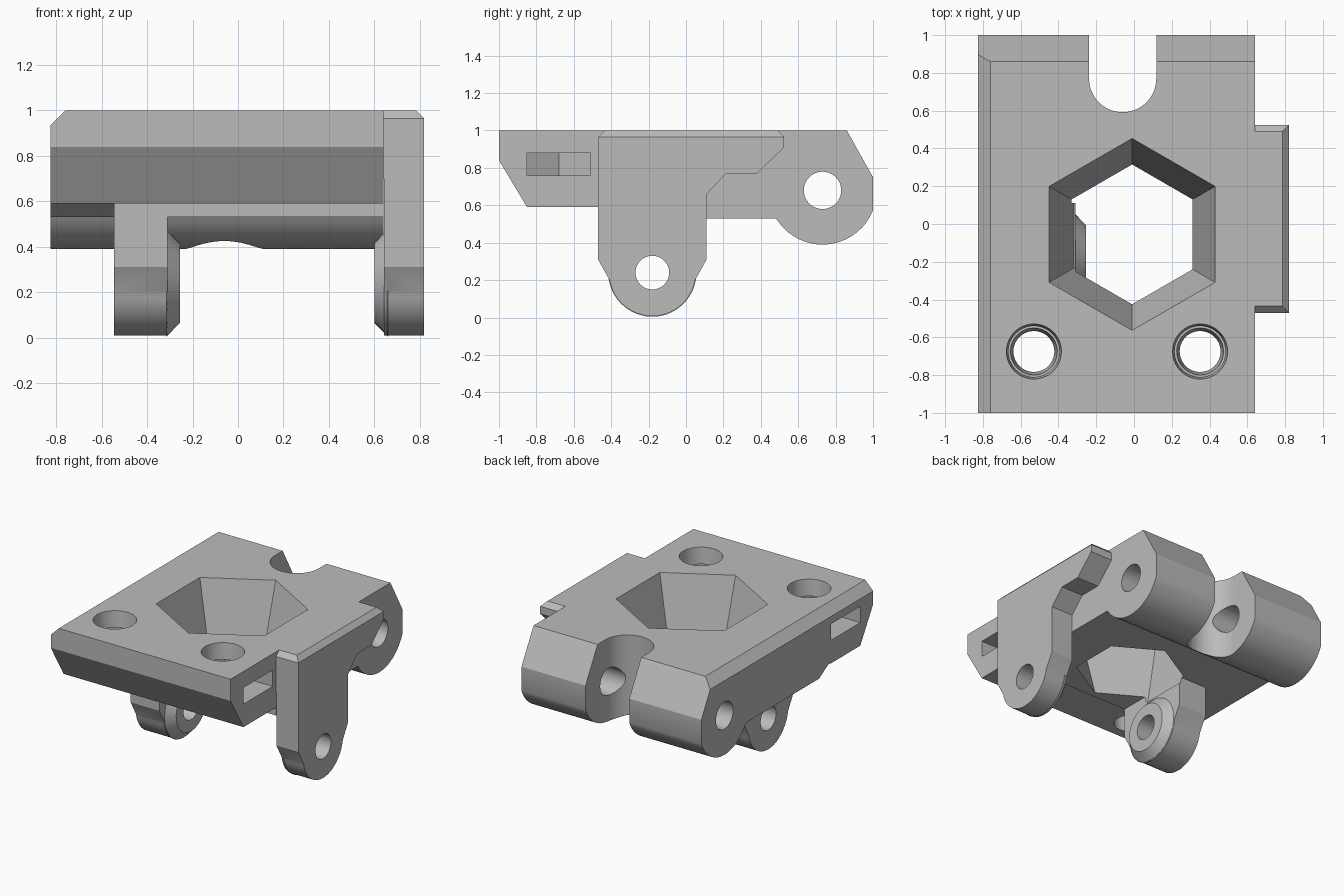
import bpy, bmesh, math
from mathutils import Vector, Matrix

if "Cube" in bpy.data.objects:
    bpy.data.objects.remove(bpy.data.objects["Cube"])

grey = bpy.data.materials.new("mid_grey")
grey.diffuse_color = (0.5, 0.5, 0.5, 1)
grey.use_nodes = True
grey.node_tree.nodes["Principled BSDF"].inputs["Base Color"].default_value = grey.diffuse_color


def prism(name, rings):
    """Closed solid skinned between two matching rings of points."""
    bm = bmesh.new()
    a, b = [[bm.verts.new(p) for p in r] for r in rings]
    bm.faces.new(a)
    bm.faces.new(b)
    n = len(a)
    for i in range(n):
        bm.faces.new((a[i], a[(i + 1) % n], b[(i + 1) % n], b[i]))
    bmesh.ops.recalc_face_normals(bm, faces=bm.faces)
    me = bpy.data.meshes.new(name)
    bm.to_mesh(me)
    bm.free()
    me.materials.append(grey)
    ob = bpy.data.objects.new(name, me)
    bpy.context.collection.objects.link(ob)
    return ob


def side(name, pts, x0, x1):
    """Side profile (y, z) extruded along x."""
    return prism(name, [[(x, y, z) for y, z in pts] for x in (x0, x1)])


def arc(cy, cz, r, a0, a1, n=24):
    return [(cy + r * math.cos(math.radians(a0 + (a1 - a0) * i / n)),
             cz + r * math.sin(math.radians(a0 + (a1 - a0) * i / n))) for i in range(n + 1)]


def circle(cy, cz, r, n=40):
    return arc(cy, cz, r, 0, 360 - 360 / n, n - 1)


def cone_z(name, x, y, z0, r0, z1, r1, n=40, turn=0):
    return prism(name, [[(px, py, z) for px, py in arc(x, y, r, turn, turn + 360 - 360 / n, n - 1)]
                        for z, r in ((z0, r0), (z1, r1))])


def cone_x(name, y, z, x0, r0, x1, r1):
    return prism(name, [[(x, py, pz) for py, pz in circle(y, z, r)]
                        for x, r in ((x0, r0), (x1, r1))])


def box(name, x0, x1, y0, y1, z0, z1):
    return side(name, [(y0, z0), (y1, z0), (y1, z1), (y0, z1)], x0, x1)


def front(name, pts, y0, y1):
    """Front profile (x, z) extruded along y."""
    return prism(name, [[(x, y, z) for x, z in pts] for y in (y0, y1)])


def combine(op, *tools):
    for t in tools:
        m = bracket.modifiers.new(op, 'BOOLEAN')
        m.operation, m.solver, m.object = op, 'EXACT', t
        bpy.context.view_layer.objects.active = bracket
        bpy.ops.object.modifier_apply(modifier=m.name)
        bpy.data.objects.remove(t)


# Plate with rounded barrel along the rear edge
bracket = side("hinge_bracket", [(-1, 1), (-1, .84), (-.85, .59), (-.47, .59), (-.47, .53)]
               + arc(.73, .68, .29, 211, 338) + [(1, .75), (.86, 1)], -.825, .64)

# Chamfered long edges and the sloped step under the left side
combine('DIFFERENCE',
        front("left_chamfer", [(-.89, .87), (-.695, 1.065), (-.89, 1.065)], -1.1, 1.1),
        front("right_chamfer", [(.675, .965), (.575, 1.065), (.675, 1.065)], -1.1, 1.1),
        side("step_slope", [(-.5, .607), (-.5, .5), (-.32, .5)], -.9, -.5))

# Legs: shared lower outline, the right one rising into a side rail
foot = [(-.47, .31)] + arc(-.18, .24, .232, 190, 350) + [(.11, .31)]
right_leg = side("right_leg", foot + [(.11, .66), (.215, .77), (.38, .77), (.525, .91), (.525, .965),
                                      (.49, 1), (-.435, 1), (-.47, .965)], .642, .82)
rail = side("rail_root", [(-.47, .7), (.14, .7), (.215, .77), (.38, .77), (.525, .91), (.525, .965),
                          (.49, 1), (-.435, 1), (-.47, .965)], .55, .66)
left_leg = side("left_leg", foot + [(.11, .6), (-.47, .6)], -.545, -.31)
combine('UNION', rail, right_leg, left_leg,
        cone_x("right_boss", -.18, .24, .60, .175, .66, .236),
        cone_x("left_boss", -.18, .24, -.255, .175, -.315, .236))
combine('DIFFERENCE',
        front("rail_chamfer", [(.855, .93), (.72, 1.065), (.855, 1.065)], -.6, .7))

# Hexagonal funnel, rear notch and pin holes
slope = (.508 - .37) / .47
combine('DIFFERENCE',
        cone_z("hex_funnel", -.01, -.055, .48, .37 - slope * .05, 1.05, .508 + slope * .05, 6, 30),
        prism("rear_notch", [[(x, y, z) for x, y in arc(-.06, .77, .178, 180, 360)
                              + [(.118, 1.1), (-.238, 1.1)]] for z in (.2, 1.2)]),
        cone_x("barrel_pin_hole", .73, .68, -1, .1, 1, .1),
        cone_x("leg_pin_hole", -.18, .24, -1, .09, 1, .09))

# Tapered screw holes with side slots for nuts
for x, edge in ((-.53, -.9), (.35, .72)):
    combine('DIFFERENCE',
            cone_z("screw_hole", x, -.675, .5, .1, 1.001, .146),
            box("nut_slot", min(x, edge), max(x, edge), -.85, -.51, .76, .88),
            cone_z("nut_pocket", x, -.68, .76, .196, .88, .196, 6, 0))

bpy.ops.object.select_all(action='DESELECT')
bracket.select_set(True)
bpy.context.view_layer.objects.active = bracket
bpy.ops.object.shade_smooth_by_angle(angle=math.radians(25))
